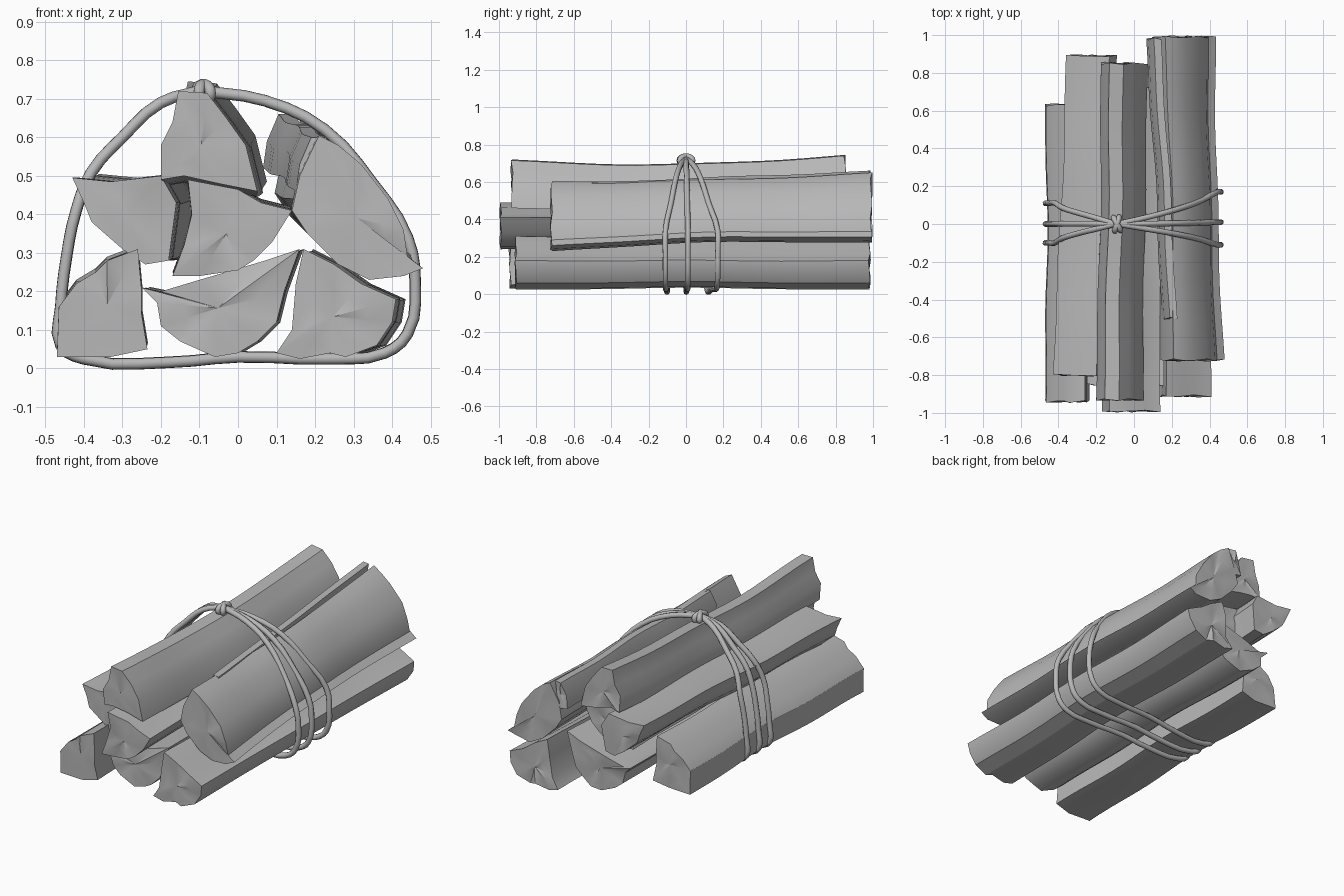
import bpy, bmesh, math
from mathutils import Vector

cube = bpy.data.objects.get("Cube")
if cube:
    bpy.data.objects.remove(cube, do_unlink=True)

SHADE = (0.48, 0.48, 0.48, 1)
grey = bpy.data.materials.new("plain_grey")
grey.use_nodes = True
grey.diffuse_color = SHADE
grey.node_tree.nodes["Principled BSDF"].inputs["Base Color"].default_value = SHADE


def log(name, profile, front, back, drift=(0, 0), sag=0.0, phase=0.0, waist=0.05):
    """Split log: an (x, z) profile swept along y with drift, sag, waist and gentle waves."""
    bm = bmesh.new()
    pts = [Vector((x / 100, z / 100)) for x, z in profile]
    n = len(pts)
    mid = sum(pts, Vector((0, 0))) / n
    steps = 16
    rings = []
    for s in range(steps + 1):
        t = s / steps
        y = front + (back - front) * t
        bulge = math.sin(math.pi * t)
        wave = 0.007 * math.sin(10 * t + phase) * bulge
        size = 1 - waist * bulge
        move = Vector((drift[0] * t + wave, drift[1] * t - sag * bulge + wave * 0.6))
        ring = []
        for i, p in enumerate(pts):
            q = mid + (p - mid) * size + move
            # ragged saw cut at both ends
            rag = 0.006 * math.sin(2.3 * i + phase) if s in (0, steps) else 0
            ring.append(bm.verts.new((q.x, y + rag, q.y)))
        rings.append(ring)
    for a, b in zip(rings, rings[1:]):
        for i in range(n):
            j = (i + 1) % n
            bm.faces.new((a[i], a[j], b[j], b[i]))
    # end grain with shallow radial ridges
    for ring, out in ((rings[0], -1), (rings[-1], 1)):
        c = sum((v.co for v in ring), Vector()) / n
        inner = []
        for i, v in enumerate(ring):
            co = v.co.lerp(c, 0.45)
            co.y += out * 0.005 * (-1) ** i
            inner.append(bm.verts.new(co))
        hub = bm.verts.new(c)
        for i in range(n):
            j = (i + 1) % n
            bm.faces.new((ring[i], ring[j], inner[j], inner[i]))
            bm.faces.new((inner[i], inner[j], hub))
    bmesh.ops.recalc_face_normals(bm, faces=bm.faces[:])
    mesh = bpy.data.meshes.new(name)
    bm.to_mesh(mesh)
    bm.free()
    mesh.materials.append(grey)
    obj = bpy.data.objects.new(name, mesh)
    bpy.context.collection.objects.link(obj)
    bpy.ops.object.select_all(action="DESELECT")
    obj.select_set(True)
    bpy.context.view_layer.objects.active = obj
    bpy.ops.object.shade_smooth_by_angle(angle=math.radians(32))


# Bottom layer
log("bottom_left_log", [(-47, 3), (-46.5, 16), (-42, 22), (-37, 25), (-34, 28), (-26, 31),
    (-25, 20), (-25, 14), (-23.5, 5), (-33, 3)], -0.94, 0.63, (0, 0.01), 0, 2)
log("bottom_middle_log", [(-25, 21), (-20, 20), (-10, 23), (7, 28), (16, 31), (12, 20),
    (10, 12), (5, 7), (0, 4), (-6, 3), (-15, 7), (-20, 11), (-21, 17)],
    -0.85, 0.84, (0.01, 0), 0, 2)
log("bottom_right_log", [(10, 4), (14, 10), (15, 22), (17, 31), (25, 27), (32, 22), (41, 18),
    (40, 12), (36, 6), (28, 3), (24, 4), (16, 2.5)], -0.91, 0.98, (0.025, 0), 0, 3)

# Middle layer
log("middle_left_log", [(-43, 49.5), (-33, 48.5), (-20, 50), (-16, 43), (-18, 28), (-24, 27),
    (-30, 31), (-38, 38), (-40, 43)], -0.80, 0.89, (0.07, 0.01), 0, 1)
log("center_log", [(-13, 49), (0, 46.5), (6, 43), (14, 41), (9, 33), (4, 28), (0, 25.5),
    (-10, 24), (-17, 24), (-14, 32), (-12, 40)], -0.99, 0.72, (0, 0.01), 0, 4)
log("middle_right_log", [(14, 41), (16, 50), (21, 60.5), (26, 58), (32, 53), (39, 44), (43, 36),
    (44, 29), (48, 26), (43, 24), (34, 23), (26, 27), (18, 35)],
    -0.72, 0.99, (-0.045, 0.045), -0.005, 3, 0.11)
# loose bark peeling away from the log toward the back
log("bark_strip", [(15, 46), (16, 53), (19, 60), (23, 60), (22, 54), (21, 45)],
    -0.5, 0.98, (-0.085, 0.06), 0, 3)

# Top log
log("top_log", [(-20, 49), (-20, 58), (-17, 64), (-15.5, 72), (-8, 71.5), (-3, 65), (2, 58),
    (5, 46), (-5, 48), (-14, 50)], -0.93, 0.85, (0.025, 0.025), 0.03, 2)


def rope(name, points, radius, cyclic=False):
    curve = bpy.data.curves.new(name, "CURVE")
    curve.dimensions = "3D"
    curve.bevel_depth = radius
    curve.bevel_resolution = 2
    curve.resolution_u = 3
    sp = curve.splines.new("BEZIER")
    sp.bezier_points.add(len(points) - 1)
    sp.use_cyclic_u = cyclic
    for bp, co in zip(sp.bezier_points, points):
        bp.co = co
        bp.handle_left_type = bp.handle_right_type = "AUTO"
    curve.materials.append(grey)
    bpy.context.collection.objects.link(bpy.data.objects.new(name, curve))


# Rope loops fan out from the knot on either side
path = [(-10, 72), (-20, 69), (-30, 60), (-38, 51), (-42, 41), (-44.5, 29), (-46, 16),
        (-46, 6), (-40, 2.5), (-18, 1.6), (0, 3), (25, 2.5), (38, 4), (44, 9), (46, 22),
        (44, 34), (35, 48), (22.5, 62), (7, 69.5), (-9, 72)]
last = len(path) - 1
for k, (left_y, right_y) in enumerate(((-0.10, -0.11), (0.0, 0.01), (0.11, 0.17))):
    pts = []
    for i, (x, z) in enumerate(path):
        side = min(1, max(0, (x / 100 + 0.45) / 0.9))
        fan = min(1, i / 4, (last - i) / 4)
        pts.append((x / 100, (left_y + (right_y - left_y) * side) * fan, z / 100))
    rope("rope_loop_%d" % (k + 1), pts, 0.015)

# Knot: two crossed wraps around the gathered strands
for k, tilt in enumerate((0.3, -0.5)):
    ring = []
    for i in range(8):
        a = i * math.tau / 8
        u, v = 0.038 * math.cos(a), 0.022 * math.sin(a)
        ring.append((-0.09 + u * math.sin(tilt), u * math.cos(tilt), 0.715 + v))
    rope("knot_wrap_%d" % (k + 1), ring, 0.015, True)
